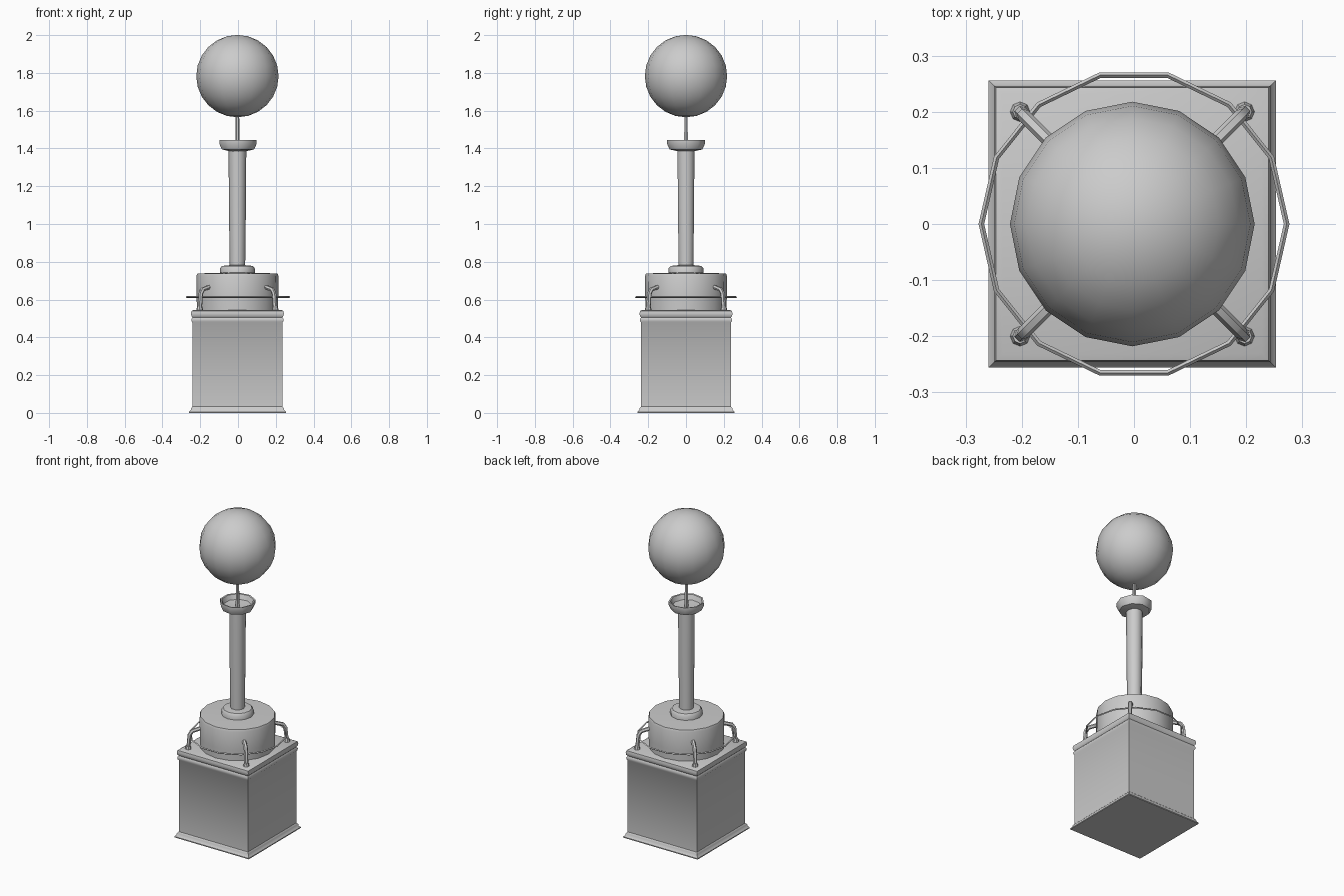
import bpy, bmesh, math
from mathutils import Matrix, Vector

if "Cube" in bpy.data.objects:
    bpy.data.objects.remove(bpy.data.objects["Cube"])

CX = -0.003  # the body sits a hair left of the rail's centre


def finish(name, bm, angle=40):
    bmesh.ops.remove_doubles(bm, verts=bm.verts, dist=1e-5)
    bmesh.ops.recalc_face_normals(bm, faces=bm.faces)
    me = bpy.data.meshes.new(name)
    bm.to_mesh(me)
    bm.free()
    ob = bpy.data.objects.new(name, me)
    bpy.context.collection.objects.link(ob)
    bpy.ops.object.select_all(action='DESELECT')
    ob.select_set(True)
    bpy.context.view_layer.objects.active = ob
    bpy.ops.object.shade_smooth_by_angle(angle=math.radians(angle))
    return ob


def lathe(name, profile, sides, turn=0.0, angle=40):
    """Turn (radius, z) points around z and cap both ends."""
    bm = bmesh.new()
    rings = []
    for r, z in profile:
        rings.append([bm.verts.new((CX + r * math.cos(turn + math.tau * i / sides),
                                    r * math.sin(turn + math.tau * i / sides), z))
                      for i in range(sides)])
    for a, b in zip(rings, rings[1:]):
        for i in range(sides):
            j = (i + 1) % sides
            bm.faces.new((a[i], a[j], b[j], b[i]))
    bm.faces.new(rings[0])
    bm.faces.new(rings[-1])
    return finish(name, bm, angle)


def tube(name, pts, radius, closed=False, res=0):
    cu = bpy.data.curves.new(name, 'CURVE')
    cu.dimensions = '3D'
    cu.bevel_depth = radius
    cu.bevel_resolution = res
    cu.use_fill_caps = True
    sp = cu.splines.new('POLY')
    sp.points.add(len(pts) - 1)
    for p, co in zip(sp.points, pts):
        p.co = (*co, 1)
    sp.use_cyclic_u = closed
    ob = bpy.data.objects.new(name, cu)
    bpy.context.collection.objects.link(ob)
    bpy.ops.object.select_all(action='DESELECT')
    ob.select_set(True)
    bpy.context.view_layer.objects.active = ob
    bpy.ops.object.convert(target='MESH')
    bpy.ops.object.shade_smooth_by_angle(angle=math.radians(50))


# square pedestal with foot moulding and cornice (half-width, z)
pedestal = [(.256, 0), (.256, .006), (.247, .015), (.246, .025), (.238, .034),
            (.238, .478), (.243, .485), (.244, .497), (.238, .506),
            (.244, .514), (.246, .527), (.243, .54), (.231, .546)]
lathe("pedestal", [(w * math.sqrt(2), z) for w, z in pedestal], 4, math.pi / 4)

# round drum with its collar
lathe("drum", [(.214, .54), (.216, .61), (.217, .725), (.212, .738), (.09, .742)], 16)
lathe("collar", [(.092, .735), (.092, .765), (.082, .778), (.04, .782)], 12)

# column
lathe("column", [(.041, .775), (.045, 1.1), (.047, 1.40)], 10)

# hollow cup on top of the column
lathe("cup", [(.045, 1.385), (.088, 1.395), (.102, 1.425), (.101, 1.445),
              (.092, 1.443), (.08, 1.415), (.02, 1.408)], 9)

# thin rod carrying the globe
lathe("globe_rod", [(.012, 1.40), (.009, 1.60)], 6)

# globe
bm = bmesh.new()
bmesh.ops.create_uvsphere(bm, u_segments=16, v_segments=12, radius=.218,
                          matrix=Matrix.Translation((CX, 0, 1.783)))
finish("globe", bm, 60)

# thin rail around the drum
n = 14
tube("rail", [(.272 * math.cos(math.tau * i / n), .272 * math.sin(math.tau * i / n), .613)
              for i in range(n)], .005, closed=True)

# four bent brackets that hold the rail
for sx, label in ((-1, "left"), (1, "right")):
    for sy, end in ((-1, "front"), (1, "back")):
        path = [(.2, .54), (.194, .63), (.184, .653), (.135, .672)]
        tube(f"bracket_{end}_{label}", [(CX + sx * d, sy * d, z) for d, z in path], .012, res=1)
        bm = bmesh.new()
        bmesh.ops.create_cone(bm, cap_ends=True, segments=8, radius1=.018, radius2=.013, depth=.02,
                              matrix=Matrix.Translation(Vector((CX + sx * .2, sy * .2, .555))))
        finish(f"bracket_foot_{end}_{label}", bm)
